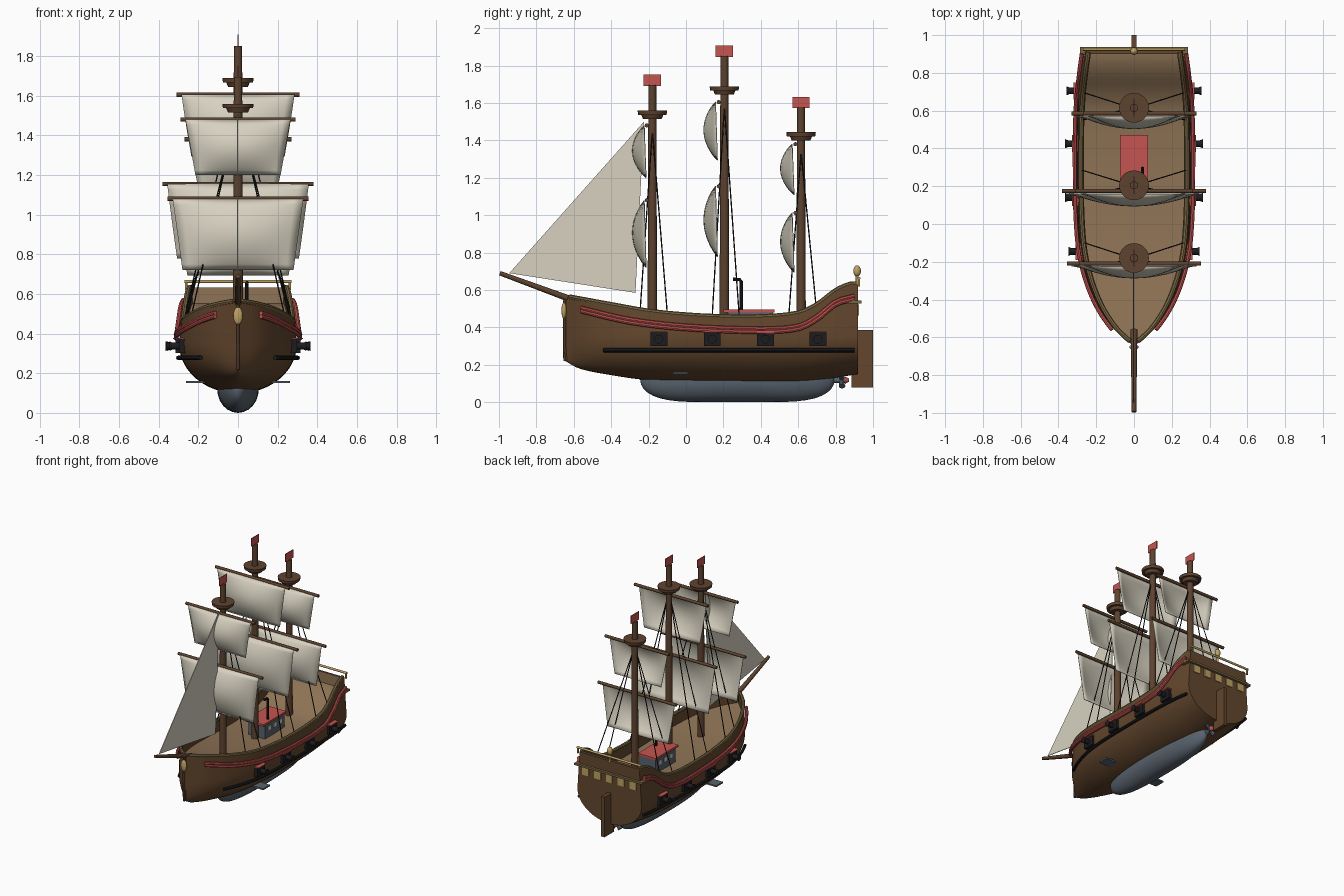
import bpy, bmesh, math
from mathutils import Vector, Matrix

if "Cube" in bpy.data.objects:
    bpy.data.objects.remove(bpy.data.objects["Cube"])


def paint(name, *rgb):
    m = bpy.data.materials.new(name)
    m.use_nodes = True
    m.diffuse_color = (*rgb, 1)
    m.node_tree.nodes["Principled BSDF"].inputs["Base Color"].default_value = (*rgb, 1)
    return m


HULL = paint("hull brown", .125, .062, .026)
DECK = paint("deck tan", .27, .17, .09)
WOOD = paint("spar brown", .11, .055, .028)
SAIL = paint("sail cream", .68, .64, .53)
RED = paint("trim red", .56, .09, .08)
SLATE = paint("slate grey", .10, .125, .155)
BLACK = paint("iron black", .012, .012, .014)
GOLD = paint("gold", .52, .36, .13)
ROPE = paint("rail olive", .19, .135, .055)


def finish(name, bm, *mats, smooth=True):
    bmesh.ops.recalc_face_normals(bm, faces=bm.faces)
    me = bpy.data.meshes.new(name)
    bm.to_mesh(me)
    bm.free()
    for m in mats:
        me.materials.append(m)
    ob = bpy.data.objects.new(name, me)
    bpy.context.collection.objects.link(ob)
    if smooth:
        bpy.ops.object.select_all(action='DESELECT')
        ob.select_set(True)
        bpy.context.view_layer.objects.active = ob
        bpy.ops.object.shade_smooth_by_angle(angle=math.radians(35))
    return ob


def box(name, mat, x, y, z):
    """Box from (low, high) pairs."""
    bm = bmesh.new()
    bmesh.ops.create_cube(bm, size=1)
    for v in bm.verts:
        v.co = [(a + b) / 2 + c * (b - a) for (a, b), c in zip((x, y, z), v.co)]
    return finish(name, bm, mat, smooth=False)


def rod(name, mat, a, b, r1, r2=None, sides=12):
    a, b = Vector(a), Vector(b)
    d = b - a
    bm = bmesh.new()
    bmesh.ops.create_cone(bm, cap_ends=True, segments=sides, radius1=r1,
                          radius2=r1 if r2 is None else r2, depth=d.length)
    bm.transform(Matrix.Translation((a + b) / 2) @ d.to_track_quat('Z', 'Y').to_matrix().to_4x4())
    return finish(name, bm, mat)


def ball(name, mat, centre, size, shape=None):
    bm = bmesh.new()
    bmesh.ops.create_uvsphere(bm, u_segments=24, v_segments=24, radius=1)
    bm.transform(Matrix.Rotation(math.pi / 2, 4, 'X'))
    for v in bm.verts:
        c = shape(v.co) if shape else v.co
        v.co = Vector(centre) + Vector([p * s for p, s in zip(c, size)])
    return finish(name, bm, mat)


def tube(name, mat, pts, r):
    cu = bpy.data.curves.new(name, 'CURVE')
    cu.dimensions = '3D'
    cu.bevel_depth, cu.bevel_resolution, cu.use_fill_caps = r, 2, True
    sp = cu.splines.new('POLY')
    sp.points.add(len(pts) - 1)
    for p, co in zip(sp.points, pts):
        p.co = (*co, 1)
    tmp = bpy.data.objects.new(name + "_path", cu)
    bm = bmesh.new()
    bm.from_mesh(bpy.data.meshes.new_from_object(tmp))
    bpy.data.objects.remove(tmp)
    return finish(name, bm, mat)


def curve(*pts):
    """Smooth function through (y, value) points."""
    def slope(i):
        a, b = pts[max(i - 1, 0)], pts[min(i + 1, len(pts) - 1)]
        return (b[1] - a[1]) / (b[0] - a[0])

    def f(y):
        i = max([0] + [k for k in range(len(pts) - 1) if pts[k][0] <= y])
        (y0, v0), (y1, v1) = pts[i], pts[i + 1]
        h = y1 - y0
        t = min(max((y - y0) / h, 0), 1)
        return (v0 * (1 + 2 * t) * (1 - t) ** 2 + v1 * t * t * (3 - 2 * t)
                + h * t * (1 - t) * (slope(i) * (1 - t) - slope(i + 1) * t))
    return f


def span(a, b, n):
    return [a + (b - a) * i / n for i in range(n + 1)]


# Hull lines
BOW, STERN, WIDE = -.645, .92, .35
beam = curve((BOW, .004), (-.55, .11), (-.4, .205), (-.2, .27), (0, .293), (.3, .298), (.6, .295), (.8, .285), (STERN, .27))
sheer = curve((BOW, .565), (-.4, .52), (-.2, .485), (0, .465), (.2, .455), (.4, .455), (.6, .475), (.7, .52), (.8, .595), (.88, .63), (STERN, .63))
bottom = curve((BOW, .22), (-.57, .18), (-.4, .145), (-.2, .118), (.2, .1), (.6, .105), (STERN, .15))
trim_z = curve((-.56, .495), (-.3, .435), (0, .4), (.4, .385), (.6, .4), (.7, .45), (.8, .53), (.9, .56))


def side(y, z):
    if z > WIDE:
        return beam(y) * (1 - .25 * (z - WIDE))
    return beam(y) * math.sqrt(max(0, 1 - ((WIDE - z) / (WIDE - bottom(y))) ** 2))


# Hull with bulwarks and deck, lofted from closed sections
bm = bmesh.new()
rings = []
for y, drop in [(y, .08) for y in span(BOW, .9, 56)] + [(.901, 0), (STERN, 0)]:
    zb, zs = bottom(y), sheer(y)
    half = [(beam(y) * math.sin(a), WIDE - (WIDE - zb) * math.cos(a)) for a in span(0, math.pi / 2, 12)]
    half += [(side(y, z), z) for z in span(WIDE, zs, 4)[1:]]
    inner = max(half[-1][0] - .025, .001)
    half += [(inner, zs), (inner, zs - drop)]
    loop = half + [(0, zs - drop)] + [(-x, z) for x, z in half[:0:-1]]
    rings.append([bm.verts.new((x, y, z)) for x, z in loop])
n, mid = len(rings[0]), len(half)
for a, b in zip(rings[:-1], rings[1:]):
    for i in range(n):
        f = bm.faces.new((a[i], a[(i + 1) % n], b[(i + 1) % n], b[i]))
        f.material_index = int(i in (mid - 1, mid) and b is not rings[-1])
for ring in (rings[0], rings[-1]):
    bm.faces.new(ring)
finish("hull", bm, HULL, DECK)
tube("stem_post", HULL, [(0, BOW, .22), (0, BOW - .003, .4), (0, BOW, .56)], .011)

# Trim, wale and rail on both sides
for s, tag in ((1, "left"), (-1, "right")):
    for k in (-1, 1):
        tube(f"{tag}_trim_{'upper' if k > 0 else 'lower'}", RED,
             [(s * (side(y, trim_z(y)) + .018), y, trim_z(y) + k * .009) for y in span(-.56, .9, 40)], .011)
    tube(f"{tag}_wale", BLACK, [(s * (side(y, .278) + .016), y, .278) for y in span(-.44, .9, 30)], .011)
    tube(f"{tag}_rail", ROPE, [(s * max(side(y, sheer(y)) - .01, .004), y, sheer(y) + .003) for y in span(-.62, .91, 50)], .013)
    # Cannons
    for i, y in enumerate((-.145, .14, .425, .705)):
        w = side(y, .34)
        box(f"{tag}_gun_port_{i}", BLACK, sorted((s * (w - .03), s * (w + .018))), (y - .045, y + .045), (.302, .372))
        box(f"{tag}_port_lid_{i}", RED, sorted((s * (w - .02), s * (w + .03))), (y - .045, y + .045), (.372, .379))
        rod(f"{tag}_cannon_{i}", BLACK, (s * w, y, .337), (s * (w + .055), y, .337), .018)
        rod(f"{tag}_muzzle_{i}", BLACK, (s * (w + .052), y, .337), (s * (w + .067), y, .337), .018, .024)
    box(f"{tag}_fin", SLATE, sorted((s * .14, s * .262)), (-.07, .01), (.15, .161))

# Underwater pod with propeller, and rudder
ball("keel_pod", SLATE, (0, .275, .12), (.105, .52, .12),
     lambda c: (c.x, c.y, c.z * math.sqrt((1 - min(abs(c.y), 1) ** 5) / max(1 - c.y ** 2, .001)) if abs(c.y) < .999 else 0))
rod("propeller_shaft", SLATE, (0, .74, .118), (0, .86, .118), .014)
rod("propeller_hub", RED, (0, .85, .118), (0, .872, .118), .02, .008)
for i in range(4):
    a = math.pi / 4 + i * math.pi / 2
    rod(f"propeller_blade_{i}", SLATE, (0, .83, .118), (.045 * math.cos(a), .835, .118 + .045 * math.sin(a)), .01, .018, 8)
box("rudder", HULL, (-.014, .014), (.885, 1), (.08, .385))

# Stern decoration
box("stern_ledge", ROPE, (-.285, .285), (.86, .938), (.528, .543))
for i, x in enumerate(span(-.2, .2, 4)):
    box(f"stern_window_{i}", GOLD, (x - .027, x + .027), (.918, .926), (.465, .522))
rod("stern_rail", GOLD, (-.27, .925, .663), (.27, .925, .663), .008)
for x in (-.262, .262):
    rod("stern_rail_post", GOLD, (x, .925, .62), (x, .925, .663), .006)
rod("lantern_stem", GOLD, (0, .915, .62), (0, .915, .69), .008)
ball("lantern", GOLD, (0, .915, .702), (.02, .02, .03))

# Bow
rod("bowsprit", WOOD, (0, -.56, .53), (0, -.995, .69), .018, .012)
ball("figurehead", GOLD, (0, -.652, .49), (.024, .014, .045))

# Cabin and stove pipe
box("cabin", SLATE, (-.068, .068), (.225, .465), (.36, .48))
box("cabin_roof", RED, (-.075, .075), (.2, .472), (.48, .495))
for s in (-1, 1):
    for y in (.28, .345, .41):
        box("cabin_window", SAIL, sorted((s * .066, s * .071)), (y - .015, y + .015), (.425, .455))
tube("stove_pipe", BLACK, [(.045, .295, .48), (.045, .295, .645), (.045, .285, .657), (.045, .25, .657)], .009)


def square_sail(name, y, top, foot, w_top, w_foot):
    bm = bmesh.new()
    g = []
    for v in span(0, 1, 12):
        w = w_top + (w_foot - w_top) * v
        g.append([bm.verts.new((u * w, y - .015 - .068 * (1 - u * u) * math.sin(math.pi * v) ** .8 + .01 * v,
                                top + (foot - top) * v)) for u in span(-1, 1, 14)])
    for a, b in zip(g[:-1], g[1:]):
        for i in range(len(a) - 1):
            bm.faces.new((a[i], a[i + 1], b[i + 1], b[i]))
    ob = finish(name, bm, SAIL)
    ob.modifiers.new("thickness", 'SOLIDIFY').thickness = .004


# Masts: y, top, nest height, upper yard (z, half), lower yard (z, half), sail feet
RIGS = {"fore": (-.18, 1.695, 1.515, (1.48, .29), (1.08, .355), (1.2, .72)),
        "main": (.205, 1.85, 1.645, (1.605, .31), (1.155, .382), (1.295, .78)),
        "mizzen": (.615, 1.575, 1.4, (1.38, .27), (1.012, .33), (1.11, .695))}
for name, (y, top, nest, *yards, feet) in RIGS.items():
    rod(f"{name}_mast", WOOD, (0, y, .36), (0, y, top), .026, .021, 16)
    rod(f"{name}_nest_bowl", WOOD, (0, y, nest), (0, y, nest + .028), .05, .062, 20)
    rod(f"{name}_nest_rim", WOOD, (0, y, nest + .022), (0, y, nest + .044), .076, .079, 20)
    box(f"{name}_flag", RED, (-.003, .003), (y - .046, y + .046), (top - .003, top + .058))
    for part, (z, half), foot in zip(("upper", "lower"), yards, feet):
        rod(f"{name}_{part}_yard", WOOD, (-half, y - .03, z), (half, y - .03, z), .011)
        square_sail(f"{name}_{part}_sail", y - .03, z, foot, half - .025, half - .075)
    for s in (-1, 1):
        for dy in (-.065, .08):
            e = y + dy
            rod(f"{name}_shroud", BLACK, (s * .015, y, nest - .06), (s * (side(e, sheer(e)) - .015), e, sheer(e)), .0035, sides=6)

# Triangular head sail
bm = bmesh.new()
bm.faces.new([bm.verts.new(p) for p in ((0, -.945, .69), (0, -.27, .585), (0, -.225, 1.5))])
finish("jib_sail", bm, SAIL, smooth=False).modifiers.new("thickness", 'SOLIDIFY').thickness = .005
